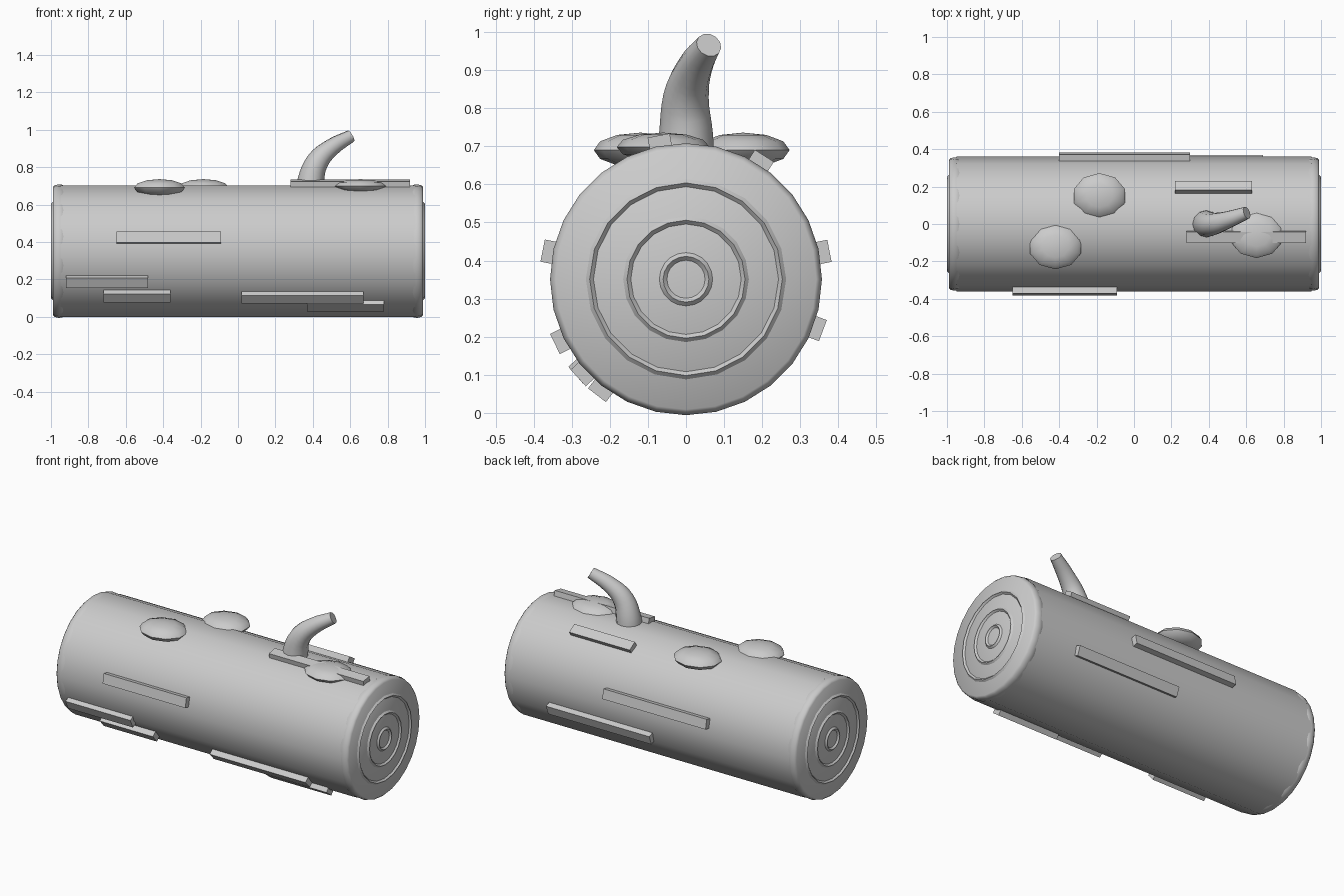
import bpy, bmesh, math
from mathutils import Matrix

if "Cube" in bpy.data.objects:
    bpy.data.objects.remove(bpy.data.objects["Cube"])

R, CZ = 0.36, 0.351          # log radius and axis height


def finish(name, angle=40):
    ob = bpy.context.object
    ob.name = name
    bpy.ops.object.transform_apply(location=False, rotation=True, scale=True)
    bpy.ops.object.shade_smooth_by_angle(angle=math.radians(angle))
    return ob


# 14-sided log body lying along x, flat at the bottom
bpy.ops.mesh.primitive_cylinder_add(vertices=14, radius=R, depth=1.90, end_fill_type='NOTHING',
                                    location=(0, 0, CZ))
ob = bpy.context.object
# spin so that corners sit at +y and -y, then lay down
ob.data.transform(Matrix.Rotation(math.pi / 2, 4, 'Y'))
finish("log_body")


# Rounded end caps, lathed around x and slightly sunk into the corners of the body
def end_cap(side, name):
    profile = [(0.925, 0.346), (0.94, 0.355), (0.96, 0.357), (0.98, 0.352), (0.99, 0.342)]
    n = 28
    bm = bmesh.new()
    rings = []
    for x, r in profile:
        rings.append([bm.verts.new((side * x, r * math.cos(2 * math.pi * i / n),
                                    r * math.sin(2 * math.pi * i / n))) for i in range(n)])
    for a, b in zip(rings, rings[1:]):
        for i in range(n):
            j = (i + 1) % n
            bm.faces.new((a[i], a[j], b[j], b[i]))
    centre = bm.verts.new((side * 0.99, 0, 0))
    for i in range(n):
        bm.faces.new((rings[-1][i], rings[-1][(i + 1) % n], centre))
    bmesh.ops.recalc_face_normals(bm, faces=bm.faces)
    me = bpy.data.meshes.new(name)
    bm.to_mesh(me)
    bm.free()
    ob = bpy.data.objects.new(name, me)
    bpy.context.collection.objects.link(ob)
    ob.location.z = CZ
    bpy.ops.object.select_all(action='DESELECT')
    ob.select_set(True)
    bpy.context.view_layer.objects.active = ob
    finish(name, 75)


# Growth rings on both ends
for side, label in ((-1, "left"), (1, "right")):
    end_cap(side, label + "_end_cap")
    for k, r in enumerate((0.06, 0.155, 0.253)):
        bpy.ops.mesh.primitive_torus_add(major_radius=r, minor_radius=0.01, major_segments=20,
                                         minor_segments=4, location=(side * 0.99, 0, CZ),
                                         rotation=(0, math.pi / 2, 0))
        finish(f"{label}_growth_ring_{k + 1}")

# Bark strips: x start, x end, angle around the log (0 = +y, 90 = top)
strips = [(-0.65, -0.09, 168.7), (-0.92, -0.48, 206.3), (-0.72, -0.36, 221),
          (0.02, 0.67, 222.5), (0.37, 0.78, 232.5), (0.28, 0.92, 100.8),
          (0.22, 0.63, 57.6), (-0.40, 0.30, 11.2), (-0.01, 0.69, -20.6)]
for k, (x0, x1, deg) in enumerate(strips):
    a = math.radians(deg)
    r = 0.365
    bpy.ops.mesh.primitive_cube_add(size=1, location=((x0 + x1) / 2, r * math.cos(a), CZ + r * math.sin(a)),
                                    rotation=(a, 0, 0))
    ob = bpy.context.object
    ob.scale = (x1 - x0, 0.038, 0.059)
    finish(f"bark_strip_{k + 1}", 30)

# Flattened moss clumps on top
for k, (x, y, z, rx, ry, rz) in enumerate([(-0.42, -0.12, 0.69, 0.143, 0.122, 0.046),
                                           (-0.185, 0.15, 0.69, 0.143, 0.122, 0.046),
                                           (0.655, -0.06, 0.698, 0.143, 0.122, 0.038)]):
    bpy.ops.mesh.primitive_uv_sphere_add(segments=10, ring_count=6, radius=1, location=(x, y, z))
    bpy.context.object.scale = (rx, ry, rz)
    finish(f"moss_clump_{k + 1}", 40)

# Bent, tapering branch stub: x, y, z, radius
path = [(0.385, 0, 0.65, 0.076), (0.39, 0, 0.73, 0.071), (0.425, 0.0, 0.83, 0.060),
        (0.50, 0.022, 0.905, 0.047), (0.603, 0.06, 0.966, 0.034)]
cu = bpy.data.curves.new("branch_stub", 'CURVE')
cu.dimensions = '3D'
cu.bevel_depth = 1.0
cu.bevel_resolution = 4
cu.resolution_u = 4
cu.use_fill_caps = True
sp = cu.splines.new('BEZIER')
sp.bezier_points.add(len(path) - 1)
for p, (x, y, z, r) in zip(sp.bezier_points, path):
    p.co = (x, y, z)
    p.radius = r
    p.handle_left_type = p.handle_right_type = 'AUTO'
ob = bpy.data.objects.new("branch_stub", cu)
bpy.context.collection.objects.link(ob)
bpy.ops.object.select_all(action='DESELECT')
ob.select_set(True)
bpy.context.view_layer.objects.active = ob
bpy.ops.object.convert(target='MESH')
finish("branch_stub", 45)
